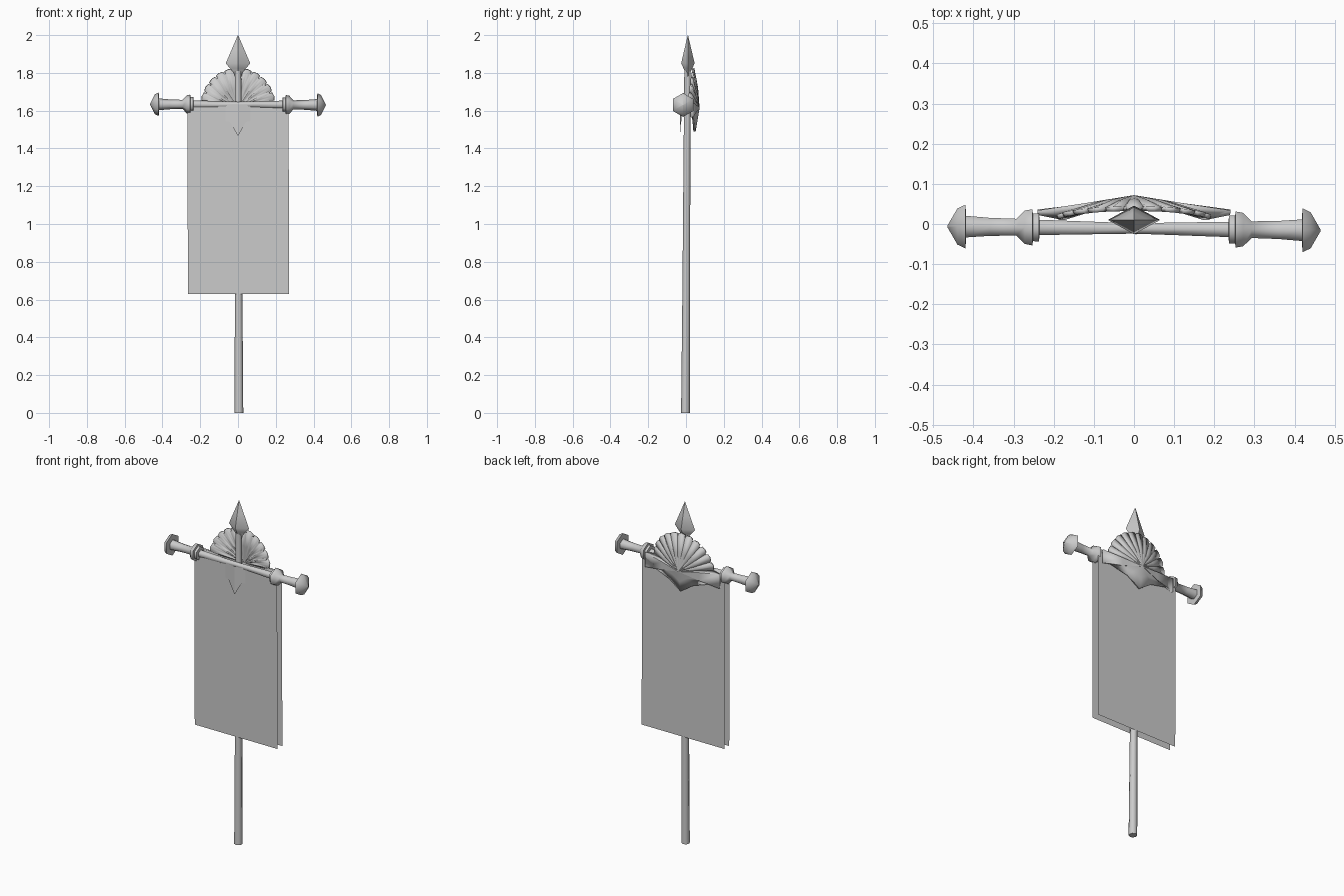
import bpy, bmesh
from math import sin, cos, pi, radians
from mathutils import Vector

if "Cube" in bpy.data.objects:
    bpy.data.objects.remove(bpy.data.objects["Cube"])

stone = bpy.data.materials.new("light_grey")
stone.use_nodes = True
grey = (0.6, 0.6, 0.6, 1)
stone.diffuse_color = grey
stone.node_tree.nodes["Principled BSDF"].inputs["Base Color"].default_value = grey


def add_object(name, verts, faces, smooth=None):
    mesh = bpy.data.meshes.new(name)
    mesh.from_pydata(verts, [], faces)
    bm = bmesh.new()
    bm.from_mesh(mesh)
    bmesh.ops.recalc_face_normals(bm, faces=bm.faces)
    bm.to_mesh(mesh)
    bm.free()
    mesh.materials.append(stone)
    ob = bpy.data.objects.new(name, mesh)
    bpy.context.collection.objects.link(ob)
    if smooth:
        bpy.ops.object.select_all(action="DESELECT")
        ob.select_set(True)
        bpy.context.view_layer.objects.active = ob
        bpy.ops.object.shade_smooth_by_angle(angle=radians(smooth))
    return ob


def lathe(name, start, end, profile, sides, squash=1.0, smooth=62):
    """Rings (t, radius) swept from start to end; squash flattens along y."""
    start, end = Vector(start), Vector(end)
    along = (end - start).normalized()
    across = Vector((0, 0, 1)) if abs(along.x) > 0.5 else Vector((1, 0, 0))
    side = Vector((0, 1, 0))
    verts, faces = [], []
    for t, r in profile:
        c = start.lerp(end, t)
        for i in range(sides):
            a = 2 * pi * i / sides
            verts.append(c + across * r * cos(a) + side * r * squash * sin(a))
    for k in range(len(profile) - 1):
        for i in range(sides):
            j = (i + 1) % sides
            faces.append((k * sides + i, k * sides + j,
                          (k + 1) * sides + j, (k + 1) * sides + i))
    last = (len(profile) - 1) * sides
    faces += [tuple(range(sides)), tuple(range(last, last + sides))]
    return add_object(name, verts, faces, smooth)


# Slightly leaning pole and the flattened spear tip
lathe("pole", (0.005, -0.003, 0), (0, 0.008, 1.81), [(0, 0.023), (0.35, 0.02), (1, 0.017)], 8)
lathe("spear_tip", (0, 0.01, 1.78), (0, 0.01, 2.0),
      [(0, 0.018), (0.1, 0.024), (0.2, 0.042), (0.32, 0.065), (0.65, 0.034), (1, 0.001)],
      4, squash=0.55, smooth=40)

# Crossbar with collars, grips and end knobs, from the middle outwards
half = [(0.0, 0.015), (0.235, 0.022), (0.237, 0.04), (0.252, 0.04), (0.253, 0.052),
        (0.272, 0.048), (0.293, 0.024), (0.36, 0.026), (0.418, 0.031),
        (0.42, 0.063), (0.44, 0.052), (0.465, 0.002)]
full = [(-x, r) for x, r in reversed(half[1:])] + half
lathe("crossbar", (-0.465, -0.006, 1.634), (0.465, -0.016, 1.63),
      [((x + 0.465) / 0.93, r) for x, r in full], 6)

# Two hanging cloth sheets, one on each side of the pole
for name, y in (("front_banner", -0.021), ("back_banner", 0.024)):
    add_object(name, [(-0.265, y, 0.63), (0.27, y, 0.63), (0.268, y, 1.625), (-0.268, y, 1.625)],
               [(0, 1, 2, 3)])

# Scalloped fan with side arms and a pointed bottom, bulging to the back
LOBES = 11
rim = []
for n in range(LOBES):
    for f, r in ((0.06, 0.178), (0.12, 0.192), (0.5, 0.196), (0.88, 0.192), (0.94, 0.178)):
        a = radians(6 + 168 * (n + f) / LOBES)
        rim.append(Vector((r * cos(a), 0.012 + 0.026 * sin(a), 1.63 + r * sin(a))))
arm = [(0.24, 0.028, 1.645), (0.24, 0.03, 1.565), (0.19, 0.033, 1.58), (0.08, 0.04, 1.545)]
rim += [Vector((-x, y, z)) for x, y, z in arm]
rim.append(Vector((0, 0.045, 1.49)))
rim += [Vector(p) for p in reversed(arm)]

hub = Vector((0, 0.066, 1.615))
count = len(rim)
verts = list(rim)
for i, p in enumerate(rim):
    m = p.lerp(hub, 0.5)
    if i < LOBES * 5:
        m.y += 0.006 if i % 5 == 2 else 0.002
    verts.append(m)
verts.append(hub)
faces = []
for i in range(count):
    j = (i + 1) % count
    faces += [(i, j, count + j, count + i), (count + i, count + j, 2 * count)]
fan = add_object("fan_ornament", verts, faces, 35)
shell = fan.modifiers.new("thickness", "SOLIDIFY")
shell.thickness = 0.012
shell.offset = 0

# Ridged pointed tab hanging below the crossbar in front of the cloth
tab = [(-0.065, 1.63), (-0.065, 1.545), (-0.042, 1.54), (0, 1.465),
       (0.042, 1.54), (0.065, 1.545), (0.065, 1.63), (0, 1.63)]
tab_verts = [(x, -0.032 + abs(x) * 0.12, z) for x, z in tab]
add_object("front_tab", tab_verts, [(0, 1, 2, 7), (2, 3, 7), (3, 4, 7), (4, 5, 6, 7)])
